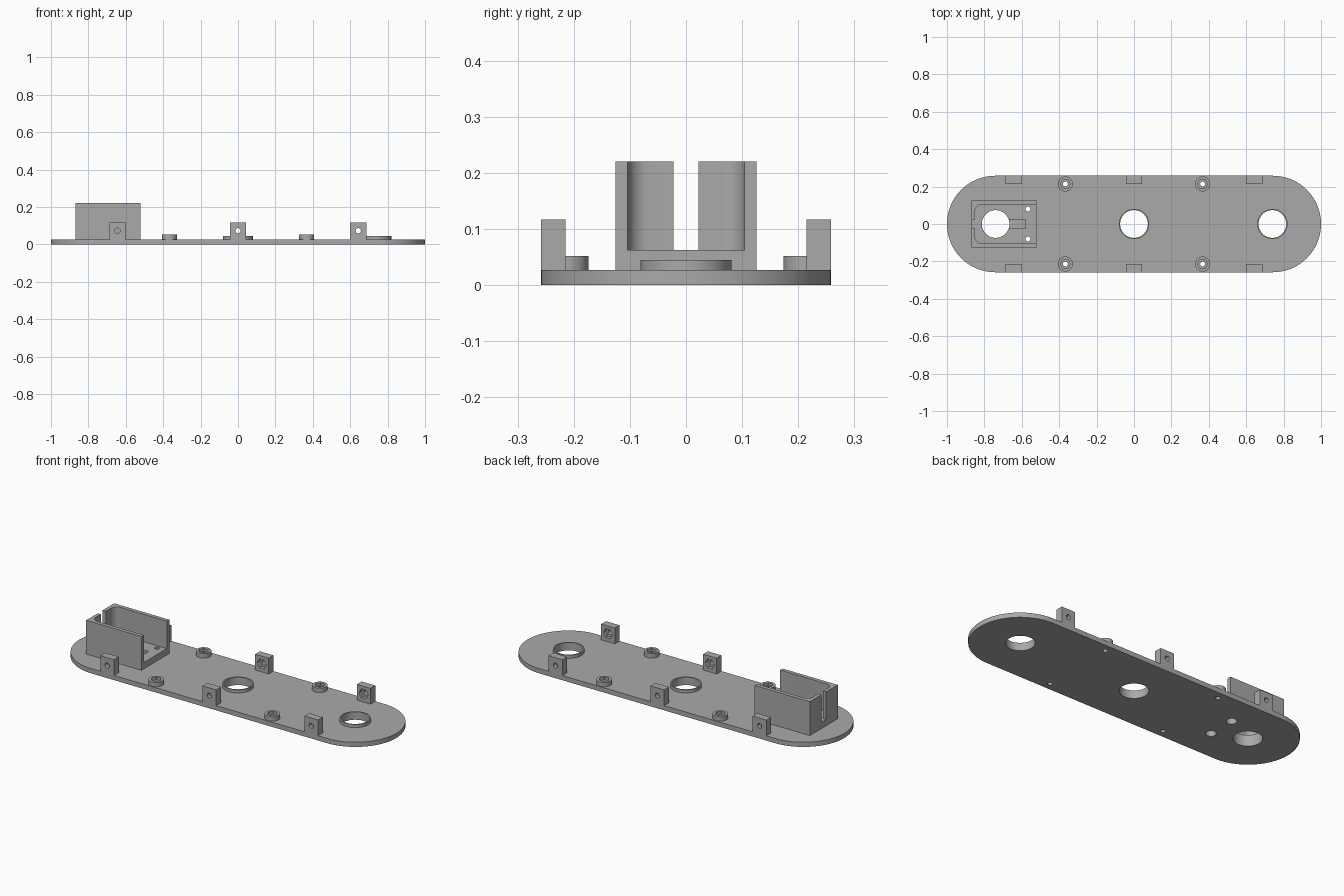
import bpy, bmesh
from math import sin, cos, pi, radians
from mathutils import Matrix

if "Cube" in bpy.data.objects:
    bpy.data.objects.remove(bpy.data.objects["Cube"])

grey = bpy.data.materials.new("light grey plastic")
grey.use_nodes = True
grey.diffuse_color = (0.4, 0.4, 0.4, 1)
grey.node_tree.nodes["Principled BSDF"].inputs["Base Color"].default_value = (0.4, 0.4, 0.4, 1)


def arc(cx, cy, r, a0, a1, n):
    return [(cx + r * cos(radians(a0 + (a1 - a0) * i / n)),
             cy + r * sin(radians(a0 + (a1 - a0) * i / n))) for i in range(n + 1)]


def prism(name, outline, z0, z1):
    """Extrude a flat outline from z0 to z1."""
    bm = bmesh.new()
    face = bm.faces.new([bm.verts.new((x, y, z0)) for x, y in outline])
    top = bmesh.ops.extrude_face_region(bm, geom=[face])["geom"]
    verts = [v for v in top if isinstance(v, bmesh.types.BMVert)]
    bmesh.ops.translate(bm, verts=verts, vec=(0, 0, z1 - z0))
    bmesh.ops.recalc_face_normals(bm, faces=bm.faces)
    mesh = bpy.data.meshes.new(name)
    bm.to_mesh(mesh)
    bm.free()
    mesh.materials.append(grey)
    obj = bpy.data.objects.new(name, mesh)
    bpy.context.collection.objects.link(obj)
    return obj


def box(name, x0, x1, y0, y1, z0, z1):
    return prism(name, [(x0, y0), (x1, y0), (x1, y1), (x0, y1)], z0, z1)


def rod(name, x, y, r, z0, z1, sides=48):
    return prism(name, arc(x, y, r, 0, 360, sides)[:-1], z0, z1)


def side_rod(name, x, z, r, y0, y1, sides=32):
    """A rod running along y."""
    obj = rod(name, 0, 0, r, -y1, -y0, sides)
    obj.data.transform(Matrix.Translation((x, 0, z)) @ Matrix.Rotation(pi / 2, 4, "X"))
    return obj


def cut(target, cutters):
    """Subtract each cutter, then discard it."""
    bpy.ops.object.select_all(action="DESELECT")
    bpy.context.view_layer.objects.active = target
    target.select_set(True)
    for c in cutters:
        mod = target.modifiers.new("cut", "BOOLEAN")
        mod.operation, mod.solver, mod.object = "DIFFERENCE", "EXACT", c
        bpy.ops.object.modifier_apply(modifier=mod.name)
        bpy.data.objects.remove(c)
    bpy.ops.object.shade_smooth_by_angle(angle=radians(30))


W, T = 0.258, 0.027              # plate half width and thickness
BIG, SCREW, NUT = 0.074, 0.013, 0.027   # hole radii
RINGS = (0, 0.74)
POSTS = [(x, y) for x in (-0.367, 0.367) for y in (-0.214, 0.214)]
BX, SX, SY = -0.74, -0.567, 0.08  # housing bore and screw positions

# Base plate with its through holes
plate = prism("base_plate", arc(1 - W, 0, W, -90, 90, 48) + arc(W - 1, 0, W, 90, 270, 48), 0, T)
cut(plate, [rod("cutter", x, 0, BIG, -1, 1, 64) for x in (BX,) + RINGS]
    + [rod("cutter", x, y, SCREW, -1, 1, 24) for x, y in POSTS]
    + [rod("cutter", SX, s * SY, NUT, -1, 1, 32) for s in (-1, 1)])

# Raised collars round the large holes
for x in RINGS:
    collar = rod("hole_collar", x, 0, 0.081, T, 0.045, 64)
    cut(collar, [rod("cutter", x, 0, BIG, -1, 1, 64)])

# Screw posts with nut pockets
for x, y in POSTS:
    post = rod("screw_post", x, y, 0.04, T, 0.052)
    cut(post, [rod("cutter", x, y, SCREW, -1, 1, 24), rod("cutter", x, y, NUT, 0.036, 1, 6)])

# Side tabs with a cross hole and an inward nut pocket
for x in (-0.645, 0, 0.643):
    for s in (-1, 1):
        tab = box("side_tab", x - 0.043, x + 0.043, *sorted((s * 0.215, s * W)), T, 0.117)
        cut(tab, [side_rod("cutter", x, 0.073, SCREW + 0.001, -1, 1),
                  side_rod("cutter", x, 0.073, 0.029, *sorted((s * 0.1, s * 0.235)), 6)])

# Open-ended housing: rounded cavity, end slot, floor groove and holes
housing = box("housing", -0.87, -0.522, -0.126, 0.126, T, 0.22)
R, CY, CX = 0.037, 0.104, -0.85
cavity = prism("cutter", [(-0.4, -CY), (-0.4, CY)] + arc(CX + R, CY - R, R, 90, 180, 12)
               + arc(CX + R, R - CY, R, 180, 270, 12), 0.063, 1)
cut(housing, [cavity,
              box("cutter", -1, -0.82, -0.022, 0.022, 0.063, 1),
              box("cutter", -0.7, -0.58, -0.024, 0.024, 0.045, 0.1),
              rod("cutter", BX, 0, BIG, -1, 1, 64)]
    + [rod("cutter", SX, s * SY, SCREW, -1, 1, 24) for s in (-1, 1)]
    + [rod("cutter", SX, s * SY, NUT, -1, 0.045, 32) for s in (-1, 1)])
